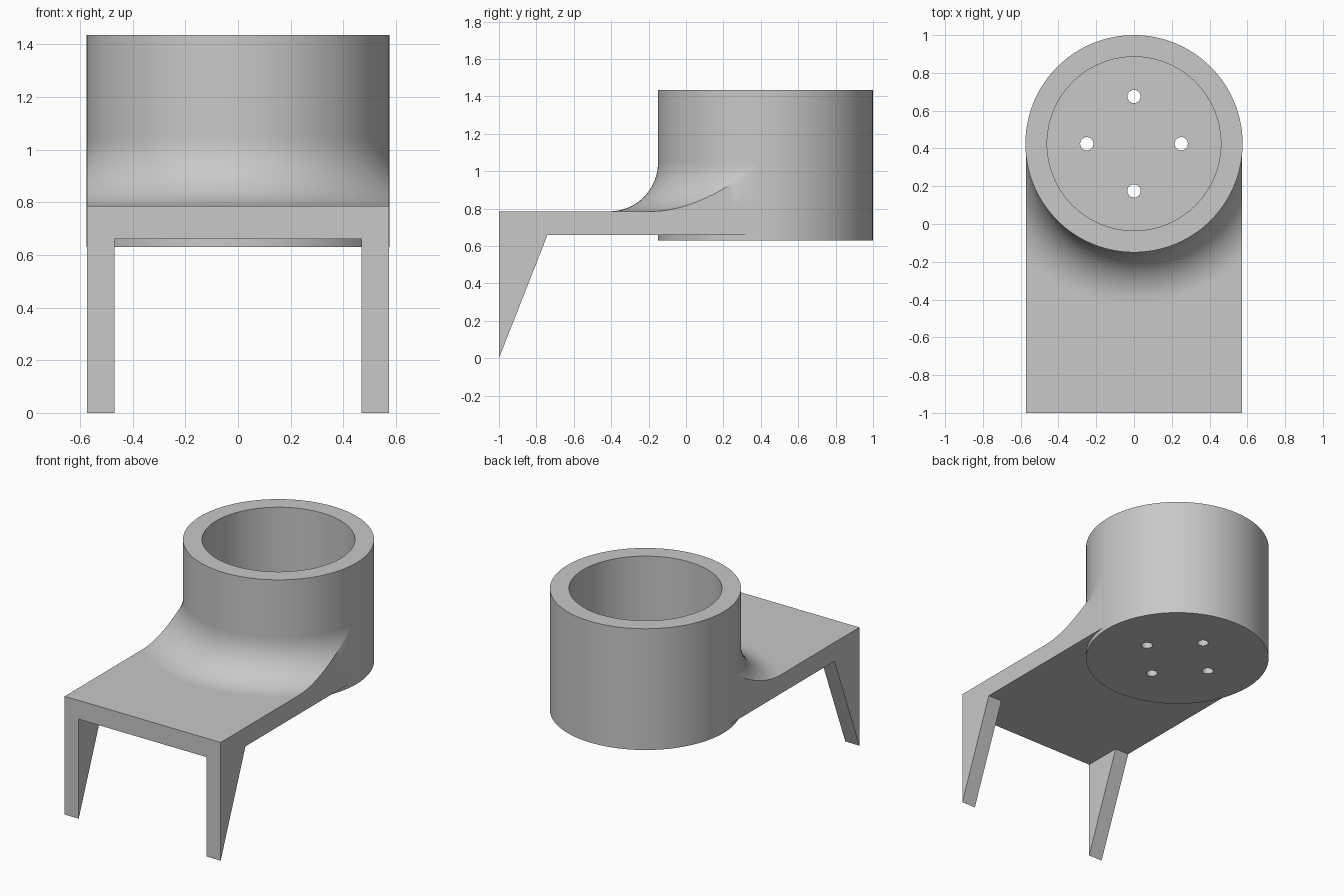
import bpy, bmesh
from math import sin, cos, acos, asin, pi, radians

if "Cube" in bpy.data.objects:
    bpy.data.objects.remove(bpy.data.objects["Cube"], do_unlink=True)

# Shared dimensions
CY, R, BORE = 0.425, 0.575, 0.46        # cup centre, outer and inner radius
BASE, FLOOR, RIM = 0.63, 0.745, 1.435   # cup heights
HALF, TOP, UNDER = 0.573, 0.785, 0.66   # deck half width and heights
F = 0.26                                # fillet radius

grey = bpy.data.materials.new("light_grey")
grey.use_nodes = True
colour = (0.58, 0.58, 0.58, 1)
grey.diffuse_color = colour
grey.node_tree.nodes["Principled BSDF"].inputs["Base Color"].default_value = colour


def make(name, bm):
    bmesh.ops.recalc_face_normals(bm, faces=bm.faces)
    mesh = bpy.data.meshes.new(name)
    bm.to_mesh(mesh)
    bm.free()
    mesh.materials.append(grey)
    obj = bpy.data.objects.new(name, mesh)
    bpy.context.collection.objects.link(obj)
    return obj


def cylinder(name, x, y, radius, z0, z1, segments):
    bm = bmesh.new()
    bmesh.ops.create_cone(bm, cap_ends=True, segments=segments, radius1=radius,
                          radius2=radius, depth=z1 - z0)
    bmesh.ops.translate(bm, verts=bm.verts, vec=(x, y, (z0 + z1) / 2))
    return make(name, bm)


def prism(name, profile, half):
    """Side profile (y, z) extruded across x."""
    bm = bmesh.new()
    face = bm.faces.new([bm.verts.new((-half, y, z)) for y, z in profile])
    ext = bmesh.ops.extrude_face_region(bm, geom=[face])
    moved = [v for v in ext["geom"] if isinstance(v, bmesh.types.BMVert)]
    bmesh.ops.translate(bm, verts=moved, vec=(2 * half, 0, 0))
    return make(name, bm)


def select(obj):
    bpy.ops.object.select_all(action="DESELECT")
    obj.select_set(True)
    bpy.context.view_layer.objects.active = obj


def cut(obj, cutter):
    cutter.hide_render = True
    mod = obj.modifiers.new("cut", "BOOLEAN")
    mod.operation, mod.solver, mod.object = "DIFFERENCE", "EXACT", cutter
    select(obj)
    bpy.ops.object.modifier_apply(modifier=mod.name)
    bpy.data.objects.remove(cutter, do_unlink=True)


# Cup with bore and four drain holes
cup = cylinder("cup", 0, CY, R, BASE, RIM, 160)
cut(cup, cylinder("bore_cutter", 0, CY, BORE, FLOOR, RIM + 0.1, 128))
for i in range(4):
    a = i * pi / 2
    cut(cup, cylinder("hole_cutter", 0.25 * cos(a), CY + 0.25 * sin(a),
                      0.035, BASE - 0.1, FLOOR + 0.1, 32))

# Deck with two tapered front legs, hollowed where it meets the cup
deck = prism("deck_and_legs", [(-1, 0), (-1, TOP), (0.38, TOP),
                               (0.38, UNDER), (-0.74, UNDER)], HALF)
cut(deck, prism("leg_gap_cutter", [(-1.1, -0.1), (-1.1, UNDER),
                                   (-0.74, UNDER), (-0.74, -0.1)], 0.47))
cut(deck, cylinder("cup_clearance_cutter", 0, CY, 0.55, 0.5, 1, 128))

# Fillet sweeping from the cup wall to the deck, trimmed flush with its sides
bm = bmesh.new()
limit, clip = asin(HALF / R), asin(HALF / (R + F))
angles = [-limit + (limit - clip) * i / 24 for i in range(24)]
angles += [-clip + 2 * clip * i / 48 for i in range(49)]
angles += [-a for a in reversed(angles[:24])]
columns = []
for t in angles:
    reach = min(R + F, HALF / max(abs(sin(t)), 0.01))
    end = acos(max(-1, min(1, (R + F - reach) / F)))
    points = [(R + F - F * cos(end * k / 20), TOP + F - F * sin(end * k / 20))
              for k in range(21)]
    points.append((reach, TOP))
    columns.append([bm.verts.new((r * sin(t), CY - r * cos(t), z)) for r, z in points])
for a, b in zip(columns, columns[1:]):
    for k in range(len(a) - 1):
        bm.faces.new((a[k], a[k + 1], b[k + 1], b[k]))
bmesh.ops.remove_doubles(bm, verts=bm.verts, dist=0.0001)
bmesh.ops.recalc_face_normals(bm, faces=bm.faces)
if sum(f.normal.z * f.calc_area() for f in bm.faces) < 0:
    bmesh.ops.reverse_faces(bm, faces=bm.faces)
mesh = bpy.data.meshes.new("fillet")
bm.to_mesh(mesh)
bm.free()
mesh.materials.append(grey)
fillet = bpy.data.objects.new("fillet", mesh)
bpy.context.collection.objects.link(fillet)

for obj in (cup, deck, fillet):
    select(obj)
    bpy.ops.object.shade_smooth_by_angle(angle=radians(30))
